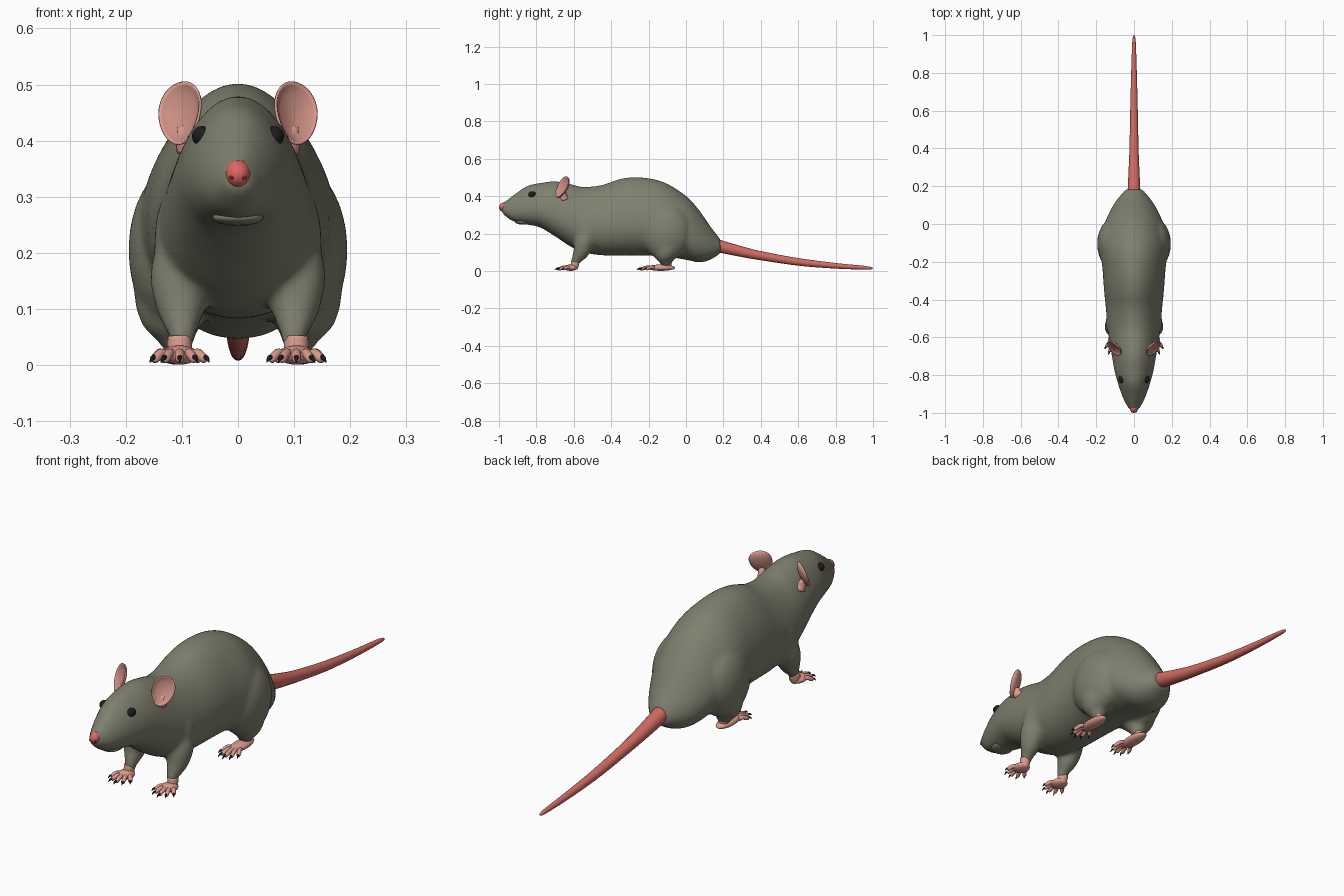
import bpy, bmesh, math
from mathutils import Vector, Matrix

if "Cube" in bpy.data.objects:
    bpy.data.objects.remove(bpy.data.objects["Cube"])


def material(name, rgb):
    m = bpy.data.materials.new(name)
    m.diffuse_color = (*rgb, 1)
    m.use_nodes = True
    m.node_tree.nodes["Principled BSDF"].inputs["Base Color"].default_value = m.diffuse_color
    return m


FUR = material("olive grey fur", (0.215, 0.215, 0.160))
TAIL = material("tail red", (0.64, 0.150, 0.125))
NOSE = material("nose red", (0.75, 0.135, 0.125))
PINK = material("skin pink", (0.72, 0.330, 0.270))
INNER = material("inner ear pink", (0.58, 0.270, 0.220))
DARK = material("black", (0.012, 0.012, 0.013))
NOSTRIL = material("nostril dark red", (0.22, 0.03, 0.03))


def finish(name, bm, mats, mirror=False):
    bmesh.ops.recalc_face_normals(bm, faces=bm.faces)
    for f in bm.faces:
        f.smooth = True
    me = bpy.data.meshes.new(name)
    bm.to_mesh(me)
    bm.free()
    for m in mats:
        me.materials.append(m)
    ob = bpy.data.objects.new(name, me)
    bpy.context.collection.objects.link(ob)
    if mirror:
        mod = ob.modifiers.new("Mirror", 'MIRROR')
        mod.use_mirror_merge = False
    return ob


def spline(rows, steps):
    """Catmull-Rom interpolation of rows of numbers."""
    rows = [Vector(r) for r in rows]
    out = []
    for i in range(len(rows) - 1):
        a, b, c, d = rows[max(i - 1, 0)], rows[i], rows[i + 1], rows[min(i + 2, len(rows) - 1)]
        for k in range(steps):
            t = k / steps
            out.append(b + (c - a) * (t / 2) + (a * 2 - b * 5 + c * 4 - d) * (t * t / 2)
                       + (b * 3 - a - c * 3 + d) * (t ** 3 / 2))
    return out + [rows[-1]]


def loft(bm, rings, mat=0):
    loops = [[bm.verts.new(p) for p in ring] for ring in rings]
    n = len(loops[0])
    faces = [bm.faces.new((a[i], a[(i + 1) % n], b[(i + 1) % n], b[i]))
             for a, b in zip(loops, loops[1:]) for i in range(n)]
    faces += [bm.faces.new(loops[0]), bm.faces.new(loops[-1])]
    for f in faces:
        f.material_index = mat


def tube(bm, rows, steps=3, sides=16, mat=0):
    """Round tube through rows of (x, y, z, radius)."""
    pts = spline(rows, steps)
    rings = []
    for i, p in enumerate(pts):
        d = (pts[min(i + 1, len(pts) - 1)] - pts[max(i - 1, 0)]).xyz.normalized()
        u = d.orthogonal() if abs(d.x) > 0.9 else d.cross(Vector((1, 0, 0))).normalized()
        v = d.cross(u)
        rings.append([p.xyz + max(p.w, 0.0008) * (u * math.cos(a) + v * math.sin(a))
                      for a in (2 * math.pi * k / sides for k in range(sides))])
    loft(bm, rings, mat)


def ball(bm, c, r, mat=0, rot=None, seg=24):
    m = Matrix.Translation(c) @ (rot or Matrix()) @ Matrix.Diagonal((*r, 1))
    made = bmesh.ops.create_uvsphere(bm, u_segments=seg, v_segments=seg // 2, radius=1, matrix=m)
    for f in {f for v in made["verts"] for f in v.link_faces}:
        f.material_index = mat


# Torso and head: stations of (y, top, bottom, half width)
STATIONS = [(-.985, .362, .312, .022), (-.96, .378, .288, .038), (-.92, .408, .264, .058),
            (-.85, .455, .248, .082), (-.78, .471, .233, .101), (-.70, .480, .185, .115),
            (-.62, .466, .132, .128), (-.55, .450, .100, .138), (-.45, .460, .084, .146),
            (-.35, .493, .083, .156), (-.25, .502, .083, .163), (-.12, .476, .078, .174),
            (0, .402, .060, .152), (.07, .326, .046, .124), (.13, .240, .060, .088),
            (.185, .170, .095, .042)]
bm = bmesh.new()
rings = []
for y, top, bot, w in (tuple(r) for r in spline(STATIONS, 4)):
    ring = []
    for k in range(40):
        a = 2 * math.pi * k / 40
        s = math.sin(a)
        ring.append((w * math.cos(a) * (1 - 0.2 * s), y, (top + bot) / 2 + (top - bot) / 2 * s))
    rings.append(ring)
loft(bm, rings)

# Shoulders, haunches and legs, fused into the fur
for s in (-1, 1):
    ball(bm, (s * .095, -.52, .22), (.055, .075, .11))
    tube(bm, [(s * .100, -.535, .19, .052), (s * .104, -.545, .15, .053), (s * .102, -.563, .098, .043),
              (s * .100, -.588, .058, .026), (s * .100, -.592, .030, .021)])
    ball(bm, (s * .108, -.105, .205), (.088, .135, .150))
    tube(bm, [(s * .112, -.10, .17, .075), (s * .115, -.105, .12, .071), (s * .115, -.11, .082, .060),
              (s * .110, -.105, .050, .036), (s * .108, -.10, .025, .025)])
body = finish("body", bm, [FUR])
mod = body.modifiers.new("Fuse", 'REMESH')
mod.mode = 'VOXEL'
mod.voxel_size = 0.009
mod.use_smooth_shade = True
mod = body.modifiers.new("Soften", 'SMOOTH')
mod.factor = 0.5
mod.iterations = 10

# Lower lip
bm = bmesh.new()
ball(bm, (0, -.868, .263), (.046, .046, .015))
finish("lower_lip", bm, [FUR])

# Tail
bm = bmesh.new()
tube(bm, [(0, .14, .145, .034), (0, .19, .130, .033), (0, .30, .103, .028), (0, .40, .082, .024),
          (0, .60, .049, .020), (0, .80, .028, .015), (0, .95, .018, .010), (0, .99, .015, .006),
          (0, 1.0, .015, .001)], steps=5, sides=20)
finish("tail", bm, [TAIL])

# Nose with nostrils
bm = bmesh.new()
ball(bm, (0, -.973, .341), (.022, .027, .025))
for s in (-1, 1):
    ball(bm, (s * .011, -.994, .334), (.005, .004, .003), 1, seg=12)
finish("nose", bm, [NOSE, NOSTRIL])

# Eyes
bm = bmesh.new()
ball(bm, (.064, -.822, .408), (.018, .021, .018))
finish("eyes", bm, [DARK], mirror=True)

# Ears: dished ovals from a rim profile of (radius, depth)
bm = bmesh.new()
up = Vector((.04, .46, .90)).normalized()
side = Vector((.74, .60, .10))
side = (side - up * side.dot(up)).normalized()
out = up.cross(side)
if out.y > 0:
    out = -out
centre = Vector((.101, -.658, .447))
PROFILE = [(.02, -.014), (.5, -.012), (.85, -.006), (.97, 0), (1, .005), (.95, .007),
           (.88, .003), (.6, -.005), (.02, -.008)]
rings = []
for r, d in PROFILE:
    ring = []
    for k in range(32):
        a = 2 * math.pi * k / 32
        narrow = 1 + 0.16 * math.sin(a)          # wider towards the tip
        ring.append(centre + side * (.045 * r * narrow * math.cos(a)) + up * (.062 * r * math.sin(a)) + out * d)
    rings.append(ring)
loft(bm, rings)
bm.faces.ensure_lookup_table()
for i, f in enumerate(bm.faces):
    if 6 * 32 <= i < 8 * 32 or i == len(bm.faces) - 1:
        f.material_index = 1
# ear root
tube(bm, [(.088, -.650, .385, .022), (.094, -.655, .405, .018), (.099, -.652, .425, .010)], mat=0)
finish("ears", bm, [PINK, INNER], mirror=True)


def paw(name, x, wrist_y, palm_y, palm_r, toe_y, reach, spread, ankle):
    bm = bmesh.new()
    tube(bm, [(x, wrist_y, ankle, .022), (x, wrist_y - .003, .030, .022), (x, wrist_y - .008, .012, .019)])
    ball(bm, (x, palm_y, .018), palm_r)
    # five toes fanning out, each with a claw
    for i in range(5):
        t = (i - 2) / 2
        a = t * spread
        d = Vector((math.sin(a), -math.cos(a), 0))
        n = reach * (1 - 0.28 * t * t)
        p = Vector((x + t * palm_r[0] * .72, toe_y + .012 * t * t, 0))
        toe = [(0, .018, .009), (.35, .021, .0088), (.75, .014, .0085), (.93, .010, .007), (1, .009, .002)]
        tube(bm, [(*(p + d * n * f + Vector((0, 0, z))), r) for f, z, r in toe], sides=10)
        claw = [(.90, .014, .0045), (1.1, .013, .0042), (1.3, .005, .001)]
        tube(bm, [(*(p + d * n * f + Vector((0, 0, z))), r) for f, z, r in claw], sides=8, mat=1)
    finish(name, bm, [PINK, DARK], mirror=True)


# Front and hind paws
paw("front_paws", .104, -.592, -.617, (.034, .038, .017), -.635, .052, .62, .050)
paw("hind_paws", .110, -.098, -.133, (.031, .075, .017), -.185, .062, .42, .042)
